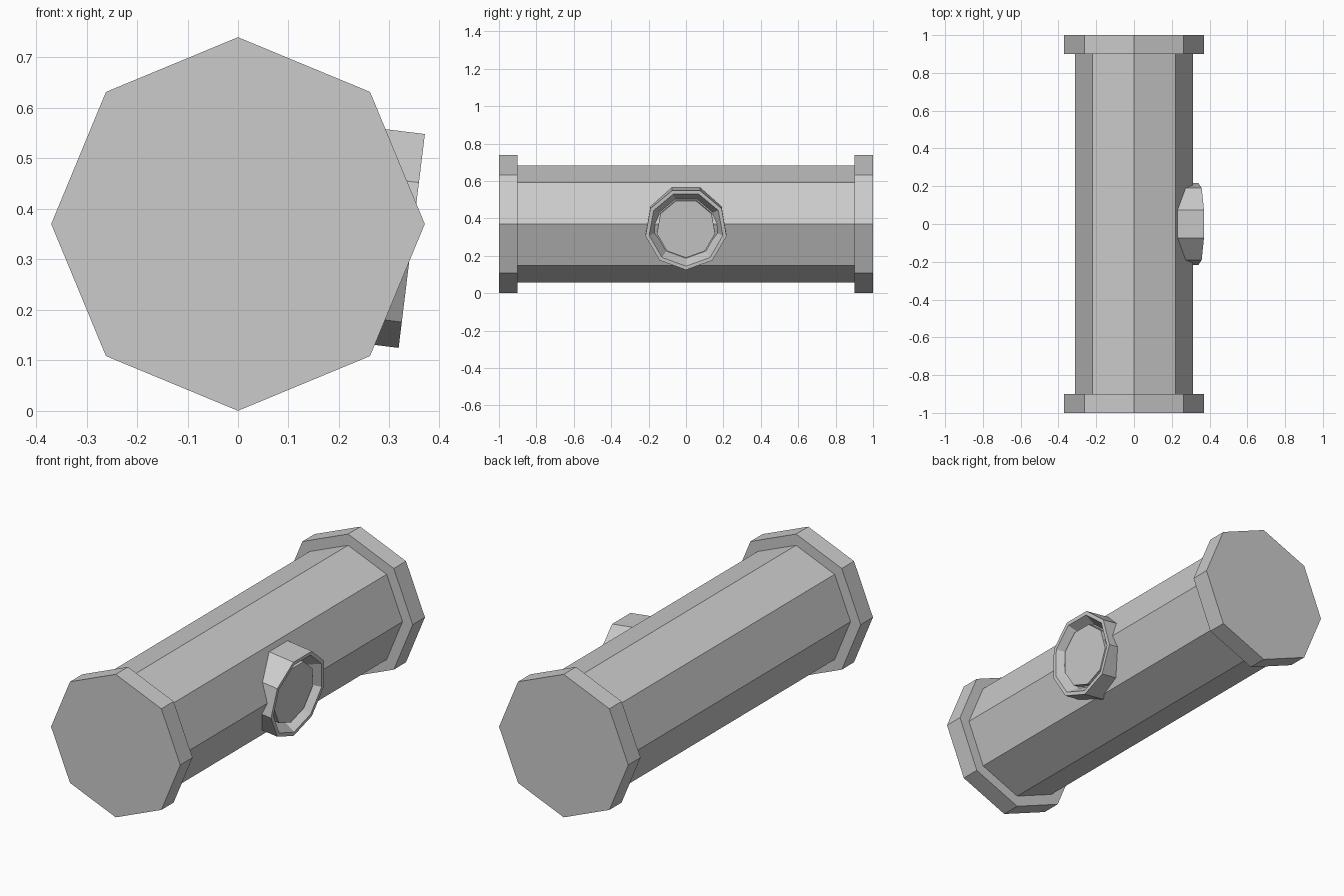
import bpy, bmesh
from math import sin, cos, tau, radians, pi
from mathutils import Matrix

if "Cube" in bpy.data.objects:
    bpy.data.objects.remove(bpy.data.objects["Cube"])


def lathe(name, profile, sides, start, matrix):
    """Spin (radius, height) points round local z; both ends are capped flat."""
    bm = bmesh.new()
    rings = []
    for r, h in profile:
        rings.append([bm.verts.new((r * cos(start + tau * i / sides),
                                    r * sin(start + tau * i / sides), h))
                      for i in range(sides)])
    for a, b in zip(rings, rings[1:]):
        for i in range(sides):
            j = (i + 1) % sides
            bm.faces.new((a[i], a[j], b[j], b[i]))
    bm.faces.new(rings[0][::-1])
    bm.faces.new(rings[-1])
    bmesh.ops.recalc_face_normals(bm, faces=bm.faces[:])
    mesh = bpy.data.meshes.new(name)
    bm.to_mesh(mesh)
    bm.free()
    obj = bpy.data.objects.new(name, mesh)
    obj.matrix_world = matrix
    bpy.context.collection.objects.link(obj)
    return obj


# Octagonal barrel with wider end collars, lying along y
along_y = Matrix.Translation((0, 0, 0.37)) @ Matrix.Rotation(radians(90), 4, 'X')
R, r = 0.37, 0.312
lathe("barrel_body",
      [(R, -1), (R, -0.9), (r, -0.9), (r, 0.9), (R, 0.9), (R, 1)],
      8, 0, along_y)

# Nine-sided gauge on the right side, tipped slightly downward.
# Local z points outward, local x points down.
facing = (Matrix.Translation((0.345, 0, 0.343))
          @ Matrix.Rotation(radians(97), 4, 'Y'))
lathe("gauge_housing",
      [(0.22, -0.17), (0.22, 0), (0.20, 0), (0.165, -0.06)],
      9, 0, facing)

# Dial plate set just below the rim
lathe("gauge_dial", [(0.158, -0.08), (0.158, -0.025)], 9, 0, facing)
